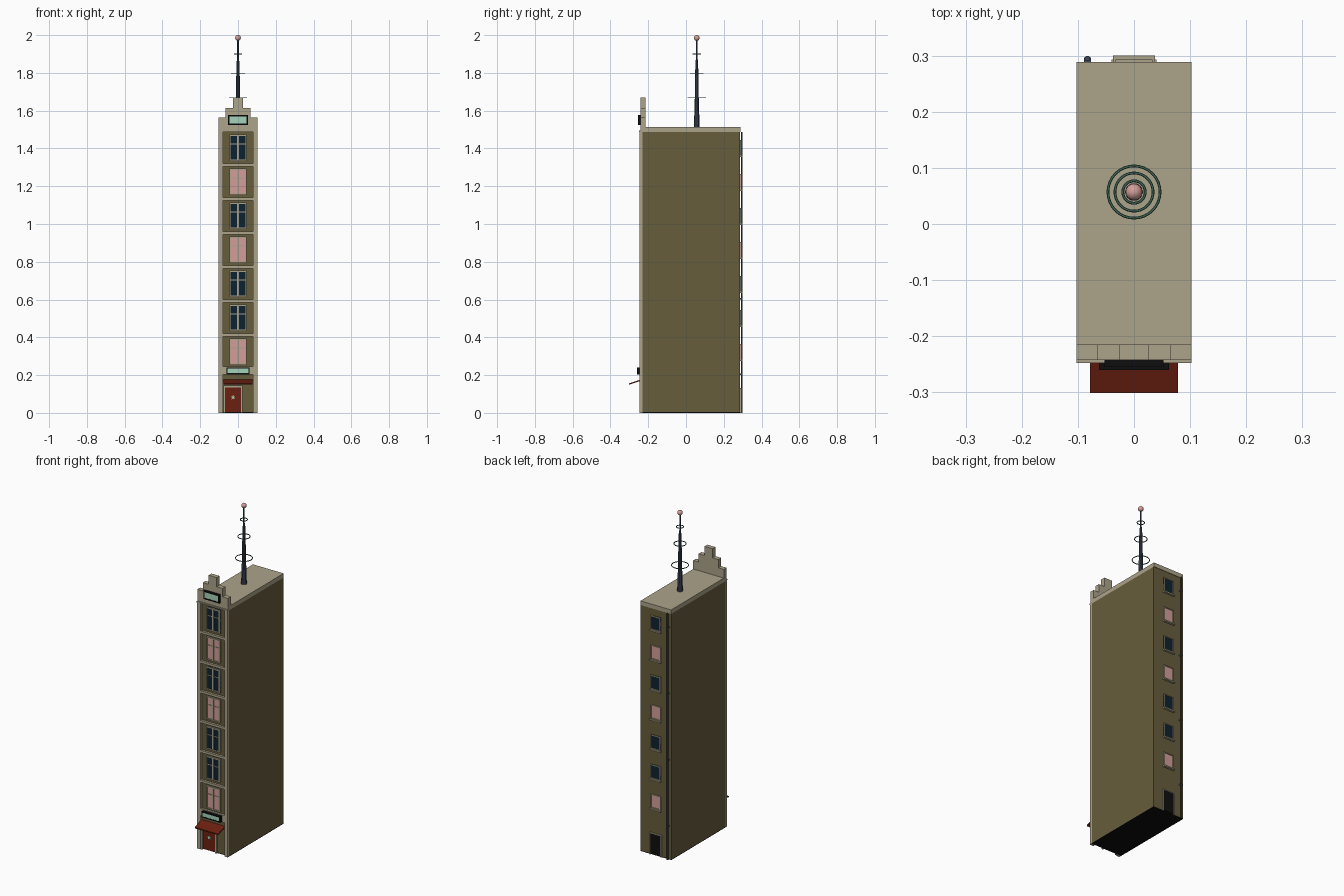
import bpy, bmesh, math
from mathutils import Matrix, Vector

if "Cube" in bpy.data.objects:
    bpy.data.objects.remove(bpy.data.objects["Cube"])


def material(name, r, g, b):
    lin = [((c / 255 + 0.055) / 1.055) ** 2.4 for c in (r, g, b)] + [1]
    m = bpy.data.materials.new(name)
    m.use_nodes = True
    m.diffuse_color = lin
    m.node_tree.nodes["Principled BSDF"].inputs["Base Color"].default_value = lin
    return m


stone = material("pale stone", 172, 163, 138)
olive = material("olive wall", 103, 93, 60)
navy = material("dark glass", 13, 34, 50)
pink = material("lit pink glass", 212, 158, 152)
mint = material("mint sign", 165, 210, 185)
black = material("black", 14, 14, 16)
red = material("brick red", 108, 32, 16)
slate = material("slate metal", 62, 72, 88)
teal = material("teal metal", 75, 118, 102)


def finish(name, bm, mat):
    bmesh.ops.recalc_face_normals(bm, faces=bm.faces)
    me = bpy.data.meshes.new(name)
    bm.to_mesh(me)
    bm.free()
    me.materials.append(mat)
    ob = bpy.data.objects.new(name, me)
    bpy.context.collection.objects.link(ob)
    return ob


def boxes(name, mat, *spans):
    """Each span is (x0, x1, y0, y1, z0, z1)."""
    bm = bmesh.new()
    for x0, x1, y0, y1, z0, z1 in spans:
        mid = Vector((x0 + x1, y0 + y1, z0 + z1)) / 2
        size = Matrix.Diagonal((x1 - x0, y1 - y0, z1 - z0, 1))
        bmesh.ops.create_cube(bm, size=1, matrix=Matrix.Translation(mid) @ size)
    return finish(name, bm, mat)


def border(x0, x1, z0, z1, t, y0, y1):
    """Four bars just inside a rectangle."""
    return [(x0, x0 + t, y0, y1, z0, z1), (x1 - t, x1, y0, y1, z0, z1),
            (x0 + t, x1 - t, y0, y1, z0, z0 + t), (x0 + t, x1 - t, y0, y1, z1 - t, z1)]


def lathe(name, mat, profile, y, sides):
    bm = bmesh.new()
    rings = [[bm.verts.new((r * math.cos(a), y + r * math.sin(a), z))
              for a in [math.tau * i / sides for i in range(sides)]] for r, z in profile]
    for lo, hi in zip(rings, rings[1:]):
        for i in range(sides):
            j = (i + 1) % sides
            bm.faces.new((lo[i], lo[j], hi[j], hi[i]))
    bm.faces.new(rings[0])
    bm.faces.new(rings[-1])
    return finish(name, bm, mat)


W, FRONT, WALL, BACK, ROOF = 0.1025, -0.245, -0.23, 0.286, 1.488
FLOOR, TOP_WINDOW = 0.18, 1.404

# Body, base and roof
boxes("tower_body", olive, (-W, W, WALL, BACK, 0.004, ROOF))
boxes("base_plate", black, (-W, W, WALL, BACK, 0, 0.004))
boxes("roof_slab", stone, (-W, W, WALL, 0.289, ROOF, 1.513))

# Facade frame and stepped gable
boxes("corner_pilasters", stone,
      (-W, -0.08, FRONT, WALL, 0, ROOF), (0.08, W, FRONT, WALL, 0, ROOF))
boxes("stepped_gable", stone,
      (-W, W, -0.242, -0.215, ROOF, 1.565),
      (-0.066, 0.066, -0.242, -0.215, 1.565, 1.615),
      (-0.027, 0.027, -0.242, -0.215, 1.615, 1.67))
boxes("gable_ledge", stone, (-W, W, -0.248, -0.24, ROOF, 1.496))
boxes("string_courses", stone,
      *[(-0.08, 0.08, -0.243, WALL, z - 0.007, z + 0.007)
        for z in [0.412 + FLOOR * i for i in range(6)]])
boxes("shop_fascia", stone, (-0.08, 0.08, -0.243, WALL, 0.203, 0.246))

# Windows, top floor first
for n, lit in enumerate([0, 1, 0, 1, 0, 0, 1]):
    z = TOP_WINDOW - FLOOR * n
    hw, hh = 0.046, 0.07
    boxes(f"front_glass_{n}", pink if lit else navy,
          (-hw, hw, -0.234, WALL, z - hh, z + hh))
    boxes(f"front_window_frame_{n}", stone,
          *border(-hw, hw, z - hh, z + hh, 0.007, -0.24, WALL),
          (-0.005, 0.005, -0.239, WALL, z - hh, z + hh),
          (-hw, hw, -0.237, WALL, z + 0.017, z + 0.021))

    hw, hh = 0.033, 0.042
    boxes(f"back_glass_{n}", navy if not lit else pink,
          (-hw, hw, BACK, 0.289, z - hh, z + hh))
    boxes(f"back_window_frame_{n}", stone,
          *border(-hw, hw, z - hh, z + hh, 0.005, BACK, 0.293),
          (-0.037, 0.037, BACK, 0.3, z - hh - 0.008, z - hh))

# Front door with star, and the back door
boxes("front_door", red, (-0.069, 0.016, -0.236, WALL, 0.004, 0.135))
boxes("front_door_frame", stone,
      (-0.078, -0.069, -0.241, WALL, 0, 0.144), (0.016, 0.025, -0.241, WALL, 0, 0.144),
      (-0.069, 0.016, -0.241, WALL, 0.135, 0.144))
bm = bmesh.new()
star = []
for i in range(10):
    r = 0.006 if i % 2 else 0.015
    a = math.pi / 2 + math.tau * i / 10
    star.append(bm.verts.new((-0.026 + r * math.cos(a), -0.239, 0.083 + r * math.sin(a))))
face = bm.faces.new(star)
extruded = bmesh.ops.extrude_face_region(bm, geom=[face])["geom"]
bmesh.ops.translate(bm, vec=(0, 0.004, 0),
                    verts=[v for v in extruded if isinstance(v, bmesh.types.BMVert)])
finish("door_star", bm, mint)
boxes("back_door", black, (-0.035, 0.035, BACK, 0.29, 0.004, 0.128))
boxes("back_door_frame", stone,
      (-0.04, -0.035, BACK, 0.293, 0, 0.133), (0.035, 0.04, BACK, 0.293, 0, 0.133),
      (-0.035, 0.035, BACK, 0.293, 0.128, 0.133))

# Sloping awning
awning = boxes("awning", red, (-0.078, 0.078, -0.301, -0.235, 0.156, 0.163))
for v in awning.data.vertices:
    v.co.z += 0.33 * (v.co.y + 0.28)

# Blank signs: black case, mint panel
for name, hw, y, z0, z1, t in (("gable_sign", 0.053, -0.255, 1.525, 1.576, 0.008),
                               ("shop_sign", 0.062, -0.26, 0.204, 0.241, 0.007)):
    boxes(name + "_case", black, (-hw, hw, y + 0.003, -0.24, z0, z1),
          *border(-hw, hw, z0, z1, t, y, y + 0.003))
    boxes(name + "_panel", mint, (-hw + t, hw - t, y + 0.001, y + 0.004, z0 + t, z1 - t))

# Drainpipe on the back corner
pipe = lathe("drainpipe", slate, [(0.005, 0), (0.005, ROOF)], 0.295, 10)
pipe.location.x = -0.083
boxes("pipe_brackets", slate,
      *[(-0.089, -0.077, BACK, 0.297, z, z + 0.008) for z in (0.2, 0.6, 1.0, 1.4)])

# Mast, rings and beacon
MAST_Y = 0.057
lathe("mast", slate, [(0.016, 1.51), (0.011, 1.67), (0.009, 1.8), (0.007, 1.86),
                      (0.004, 1.88), (0.004, 1.98)], MAST_Y, 10)
for n, (radius, z) in enumerate(((0.0465, 1.668), (0.034, 1.798), (0.02, 1.9))):
    bpy.ops.mesh.primitive_torus_add(location=(0, MAST_Y, z), major_radius=radius,
                                     minor_radius=0.0025, major_segments=32, minor_segments=6)
    ring = bpy.context.object
    ring.name = f"mast_ring_{n}"
    ring.data.materials.append(teal)
bpy.ops.mesh.primitive_uv_sphere_add(segments=16, ring_count=10, radius=0.015,
                                     location=(0, MAST_Y, 1.985))
beacon = bpy.context.object
beacon.name = "beacon"
beacon.data.materials.append(pink)
bpy.ops.object.shade_smooth_by_angle()
